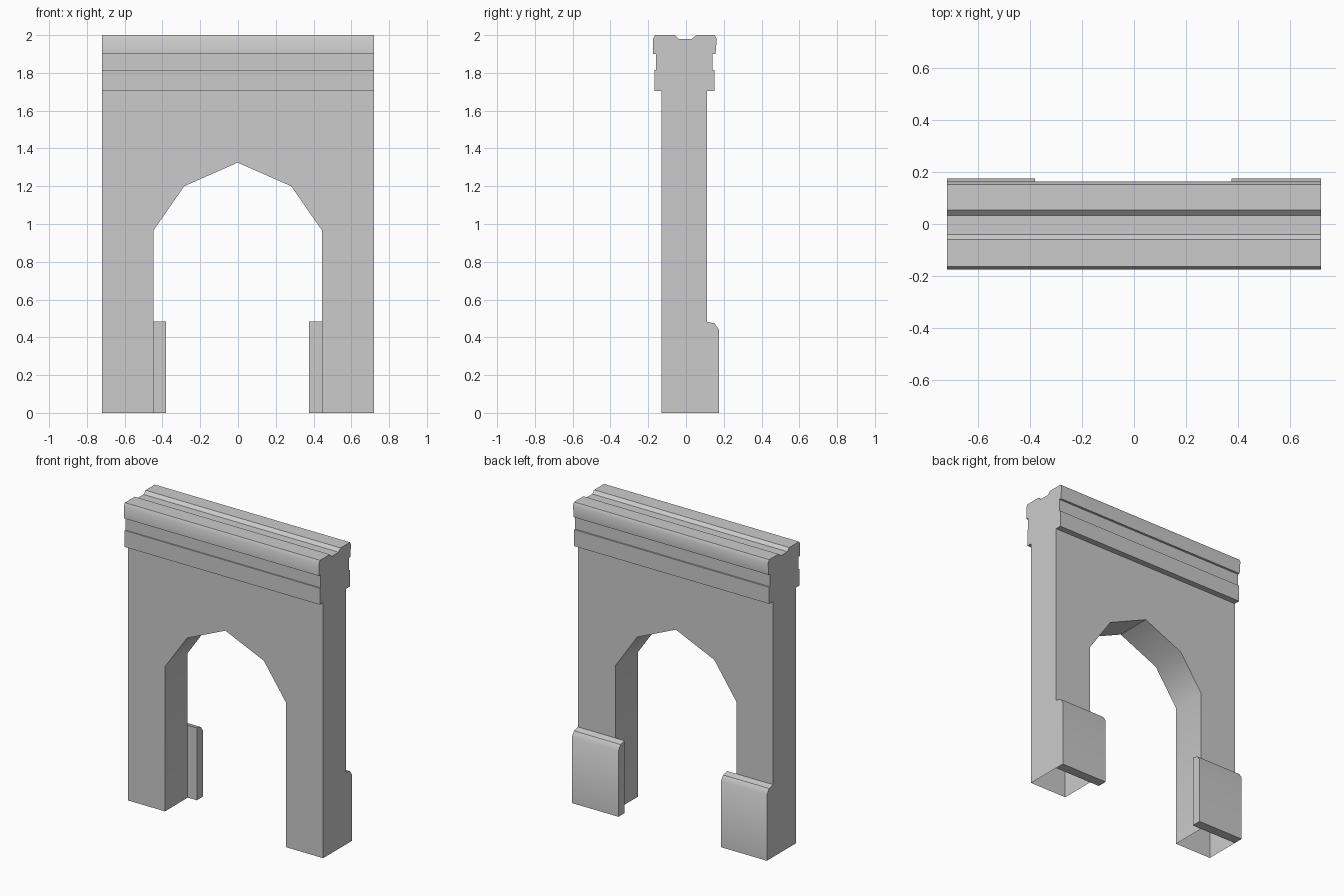
import bpy, bmesh, math

if "Cube" in bpy.data.objects:
    bpy.data.objects.remove(bpy.data.objects["Cube"])


def extrude(name, profile, to_a, to_b, open_edges=()):
    """Sweep a closed profile between two placements, leaving some sides open."""
    bm = bmesh.new()
    a = [bm.verts.new(to_a(p)) for p in profile]
    b = [bm.verts.new(to_b(p)) for p in profile]
    bm.faces.new(a)
    bm.faces.new(b[::-1])
    n = len(profile)
    for i in range(n):
        if i not in open_edges:
            j = (i + 1) % n
            bm.faces.new((a[j], a[i], b[i], b[j]))
    bmesh.ops.recalc_face_normals(bm, faces=bm.faces[:])
    mesh = bpy.data.meshes.new(name)
    bm.to_mesh(mesh)
    bm.free()
    obj = bpy.data.objects.new(name, mesh)
    bpy.context.collection.objects.link(obj)
    bpy.ops.object.select_all(action='DESELECT')
    obj.select_set(True)
    bpy.context.view_layer.objects.active = obj
    bpy.ops.object.shade_smooth_by_angle(angle=math.radians(40))
    return obj


def along_x(name, profile, x0, x1, open_edges=()):
    return extrude(name, profile, lambda p: (x0, *p), lambda p: (x1, *p), open_edges)


W = 0.72
FRONT, BACK = -0.13, 0.11
WALL_TOP = 1.705

# Wall with a faceted arch; leg bottoms and the joint under the cornice are open
arch = [(-0.448, 0), (-0.448, 0.965), (-0.285, 1.20), (-0.002, 1.325),
        (0.282, 1.20), (0.445, 0.965), (0.445, 0)]
wall = [(-W, 0)] + arch + [(W, 0), (W, WALL_TOP), (-W, WALL_TOP)]
extrude("arch_wall", wall,
        lambda p: (p[0], FRONT, p[1]), lambda p: (p[0], BACK, p[1]),
        open_edges=(0, 7, 9))

# Moulded cornice with a shallow groove along the top
cornice = [(BACK, WALL_TOP), (FRONT, WALL_TOP),
           (-0.166, WALL_TOP), (-0.166, 1.815), (-0.158, 1.815), (-0.158, 1.90),
           (-0.175, 1.90), (-0.175, 1.98), (-0.164, 2.0),
           (-0.06, 2.0), (-0.04, 1.98), (0.032, 1.98), (0.053, 2.0),
           (0.152, 2.0), (0.163, 1.98), (0.156, 1.90),
           (0.141, 1.90), (0.141, 1.815), (0.151, 1.815), (0.151, WALL_TOP)]
along_x("cornice", cornice, -W, W, open_edges=(0,))

# Plinth blocks behind each leg, with a rounded-off top
plinth = [(BACK, 0), (0.175, 0), (0.175, 0.44), (0.152, 0.473), (BACK, 0.483)]
along_x("left_plinth", plinth, -W, -0.381)
along_x("right_plinth", plinth, 0.376, W)
